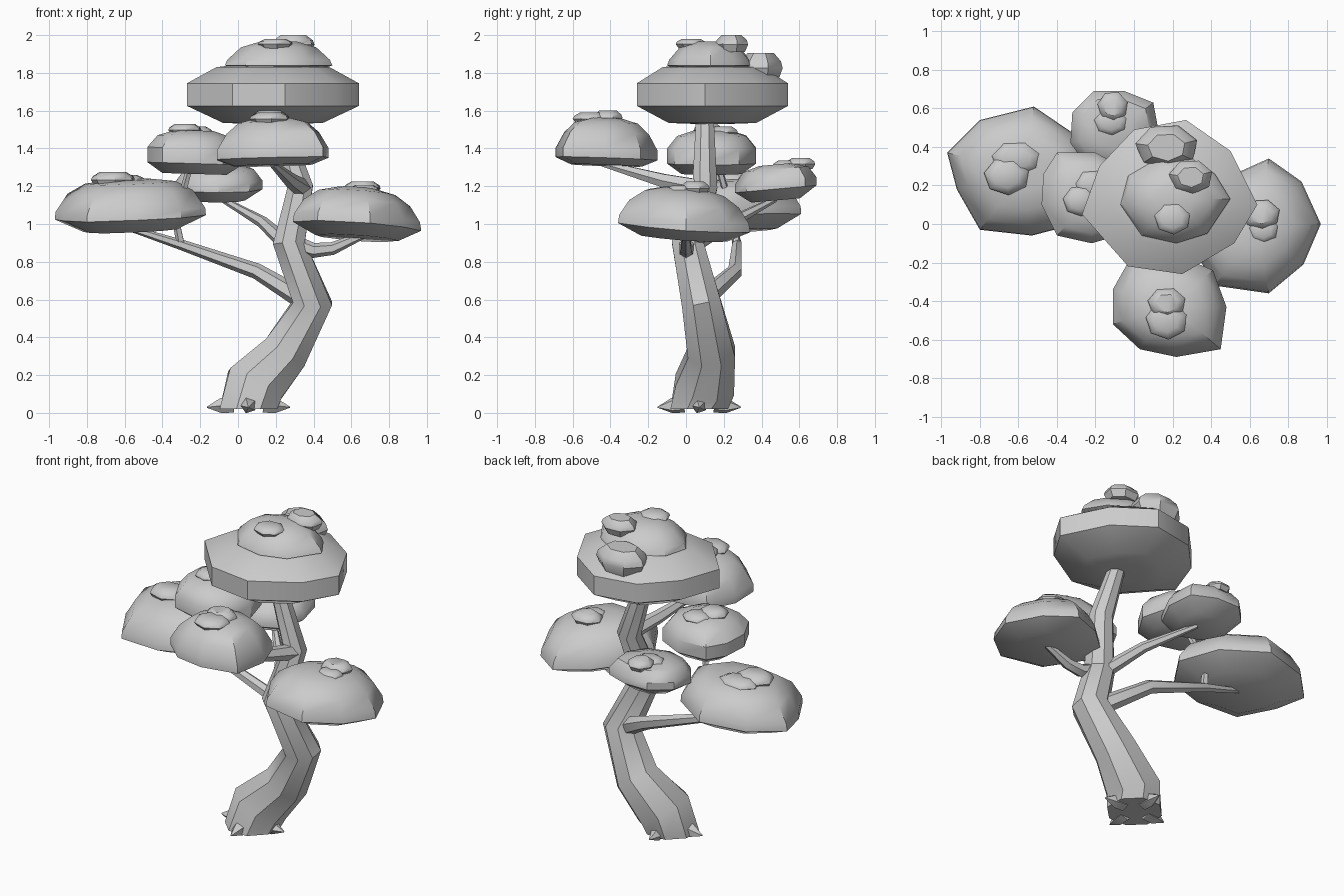
import bpy, bmesh, math
from mathutils import Vector

if "Cube" in bpy.data.objects:
    bpy.data.objects.remove(bpy.data.objects["Cube"])


def loft(name, rings, angle=35):
    """Skin a list of equal-sized point rings and cap both ends."""
    bm = bmesh.new()
    vr = [[bm.verts.new(p) for p in r] for r in rings]
    n = len(vr[0])
    for a, b in zip(vr, vr[1:]):
        for i in range(n):
            j = (i + 1) % n
            bm.faces.new((a[i], a[j], b[j], b[i]))
    bm.faces.new(vr[0][::-1])
    bm.faces.new(vr[-1])
    bmesh.ops.recalc_face_normals(bm, faces=bm.faces)
    me = bpy.data.meshes.new(name)
    bm.to_mesh(me)
    bm.free()
    ob = bpy.data.objects.new(name, me)
    bpy.context.collection.objects.link(ob)
    bpy.ops.object.select_all(action='DESELECT')
    ob.select_set(True)
    bpy.context.view_layer.objects.active = ob
    bpy.ops.object.shade_smooth_by_angle(angle=math.radians(angle))
    return ob


def tube(name, path, radii, sides=6, start=None):
    """Tapered tube swept along a path."""
    pts = [Vector(p) for p in path]
    d = pts[-1] - pts[0]
    k = min(range(3), key=lambda i: abs(d[i]))
    ref = Vector([float(i == k) for i in range(3)])
    rings = []
    for i, p in enumerate(pts):
        t = Vector((0, 0, 0))
        if i > 0:
            t += (p - pts[i - 1]).normalized()
        if i < len(pts) - 1:
            t += (pts[i + 1] - p).normalized()
        if i == 0 and start:
            t = Vector(start)
        t.normalize()
        u = (ref - t * ref.dot(t)).normalized()
        v = t.cross(u)
        rings.append([p + radii[i] * (math.cos(a) * u + math.sin(a) * v)
                      for a in [math.tau * (s + .5) / sides for s in range(sides)]])
    return loft(name, rings, 40)


def clump(name, outline, profile, tilt=(0, 0), shift=(0, 0)):
    """Foliage pad: top-view outline scaled by a (scale, z) profile."""
    xs, ys = [p[0] for p in outline], [p[1] for p in outline]
    cx, cy = (min(xs) + max(xs)) / 2, (min(ys) + max(ys)) / 2
    rings = []
    for s, z in profile:
        rings.append([(cx + (x - cx) * s, cy + (y - cy) * s,
                       z + tilt[0] * (x - cx) * s + tilt[1] * (y - cy) * s)
                      for x, y in outline])
    return loft(name, rings, 38)


def bump(name, x, y, rx, ry, z0, z1, turn=0.3, tilt=(0, 0)):
    """Small seven-sided knob on a foliage pad."""
    out = [(x + rx * math.cos(turn + math.tau * i / 7),
            y + ry * math.sin(turn + math.tau * i / 7)) for i in range(7)]
    h = z1 - z0
    clump(name, out, [(.8, z0), (1, z0 + .45 * h), (.92, z0 + .7 * h), (.6, z1)], tilt)


# Trunk
tube("trunk",
     [(.055, .07, .02), (.09, .1, .15), (.25, .135, .32), (.395, .08, .585),
      (.27, .01, .9), (.33, .1, 1.2), (.21, .1, 1.57)],
     [.165, .17, .135, .112, .092, .072, .05], 8, (0, 0, 1))

# Root spikes
for i in range(4):
    a = i * math.pi / 2
    c, s = math.cos(a), math.sin(a)
    tube("root_%d" % i, [(.055 + r * c, .07 + r * s, z) for r, z in
                         ((.08, .045), (.145, .038), (.22, .03))],
         [.045, .042, .003], 5)

# Branches
tube("left_branch", [(.33, .1, .61), (.1, .26, .75), (-.3, .27, .89), (-.58, .25, .98)],
     [.055, .042, .028, .016])
tube("left_twig", [(-.3, .27, .88), (-.33, .25, 1.03), (-.26, .18, 1.28)],
     [.024, .02, .018], 5)
tube("back_branch", [(.26, .04, .89), (.13, .24, 1.01), (-.08, .47, 1.13)],
     [.045, .032, .016])
tube("right_branch", [(.28, .01, .9), (.4, .0, .86), (.5, .0, .87), (.66, .0, .94)],
     [.05, .04, .034, .02])
tube("front_branch", [(.34, .08, 1.19), (.28, -.12, 1.23), (.18, -.44, 1.32)],
     [.05, .04, .018])

# Top crown with mound
clump("top_crown",
      [(.27, .54), (.0, .49), (-.18, .3), (-.27, .05), (-.03, -.22), (.25, -.26),
       (.52, -.1), (.64, .1), (.5, .38)],
      [(.25, 1.53), (.58, 1.535), (1, 1.625), (1, 1.745), (.66, 1.83), (.3, 1.85)])
clump("crown_mound",
      [(.3, .34), (.14, .35), (-.03, .25), (-.07, .1), (.04, -.06), (.22, -.1),
       (.38, -.05), (.5, .13), (.42, .26)],
      [(.8, 1.82), (1, 1.84), (.95, 1.87), (.7, 1.935), (.35, 1.965)])
bump("crown_bump_front", .2, .03, .095, .085, 1.93, 1.98)
bump("crown_bump_right", .295, .245, .115, .09, 1.91, 2.0)
bump("crown_bump_back", .17, .4, .165, .12, 1.76, 1.905)

# Front pad
clump("front_pad",
      [(.2, -.15), (-.02, -.18), (-.11, -.34), (-.11, -.52), (.03, -.65), (.22, -.69),
       (.45, -.65), (.48, -.43), (.41, -.24)],
      [(.7, 1.31), (1, 1.345), (1, 1.395), (.83, 1.48), (.62, 1.535), (.3, 1.56)],
      (.02, -.03))
bump("front_bump_a", .17, -.5, .11, .1, 1.53, 1.59)
bump("front_bump_b", .17, -.41, .1, .08, 1.53, 1.6)

# Left pad
clump("left_pad",
      [(-.52, .61), (-.8, .54), (-.97, .37), (-.92, .18), (-.8, -.03), (-.53, -.06),
       (-.3, .0), (-.17, .2), (-.27, .44)],
      [(.62, .965), (1, 1.035), (.99, 1.075), (.83, 1.17), (.6, 1.22), (.3, 1.235)],
      (.04, .05))
bump("left_bump_a", -.61, .34, .13, .09, 1.2, 1.26)
bump("left_bump_b", -.66, .25, .12, .1, 1.2, 1.275)

# Right pad
clump("right_pad",
      [(.7, .34), (.5, .25), (.34, .1), (.29, -.1), (.42, -.32), (.7, -.36), (.88, -.21),
       (.97, .0), (.87, .22)],
      [(.65, .925), (1, .985), (.98, 1.03), (.83, 1.11), (.6, 1.165), (.3, 1.19)],
      (-.06, -.07))
bump("right_bump_a", .66, .05, .1, .08, 1.16, 1.225)
bump("right_bump_b", .67, -.03, .08, .07, 1.16, 1.205)

# Middle pad
clump("middle_pad",
      [(-.4, .37), (-.47, .26), (-.48, .1), (-.4, -.06), (-.22, -.1), (-.08, -.06),
       (.02, .1), (-.03, .28), (-.2, .37)],
      [(.68, 1.265), (1, 1.32), (1, 1.4), (.78, 1.465), (.4, 1.495)], (-.03, 0))
bump("middle_bump_a", -.28, .12, .09, .08, 1.47, 1.53)
bump("middle_bump_b", -.22, .2, .09, .08, 1.46, 1.515)

# Back pad
clump("back_pad",
      [(-.21, .69), (-.32, .58), (-.33, .42), (-.25, .31), (-.1, .26), (.06, .32),
       (.13, .47), (.1, .63), (-.05, .69)],
      [(.6, 1.125), (1, 1.185), (1, 1.23), (.8, 1.29), (.4, 1.315)], (0, .09))
bump("back_bump_a", -.11, .61, .08, .08, 1.29, 1.35)
bump("back_bump_b", -.12, .53, .09, .07, 1.29, 1.335)
